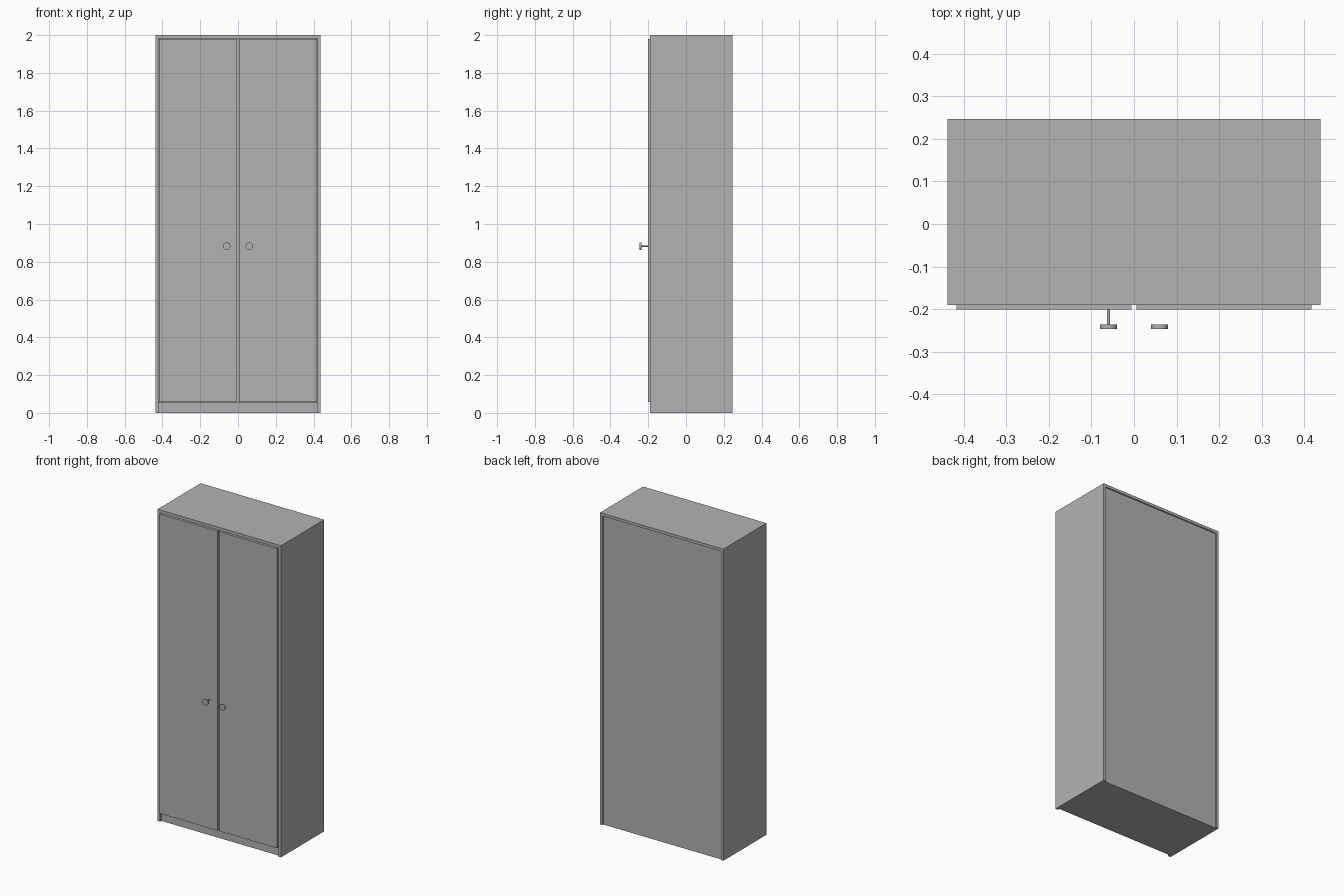
import bpy
import math

cube = bpy.data.objects.get("Cube")
if cube:
    bpy.data.objects.remove(cube, do_unlink=True)

GREY = (0.448, 0.448, 0.448, 1.0)
grey = bpy.data.materials.new("plain grey")
grey.use_nodes = True
grey.diffuse_color = GREY
grey.node_tree.nodes["Principled BSDF"].inputs["Base Color"].default_value = GREY


def box(name, x, y, z):
    """Box from (min, max) spans along each axis."""
    spans = (x, y, z)
    bpy.ops.mesh.primitive_cube_add(size=1, location=[(a + b) / 2 for a, b in spans])
    ob = bpy.context.object
    ob.name = name
    ob.scale = [b - a for a, b in spans]
    bpy.ops.object.transform_apply(location=False, rotation=False, scale=True)
    ob.data.materials.append(grey)


def rod(name, x, z, y0, y1, radius):
    """Round bar running along y."""
    bpy.ops.mesh.primitive_cylinder_add(
        vertices=24, radius=radius, depth=y1 - y0,
        location=(x, (y0 + y1) / 2, z), rotation=(math.pi / 2, 0, 0))
    ob = bpy.context.object
    ob.name = name
    ob.data.materials.append(grey)
    bpy.ops.object.shade_smooth_by_angle(angle=math.radians(35))


W, FRONT, BACK, H = 0.438, -0.19, 0.2465, 2.0   # carcass half width, depth, height
T = 0.018                                       # board thickness
IN = W - T
BACK_IN = BACK - 0.008                          # recessed back board
KNOB_Z = 0.882

# Carcass
box("top_board", (-W, W), (FRONT, BACK), (H - T, H))
box("back_board", (-IN, IN), (BACK_IN - 0.01, BACK_IN), (0, H - T))
box("plinth_base", (-IN, IN), (FRONT + 0.013, BACK_IN - 0.01), (0, 0.055))

# Sides, doors and knobs, mirrored
for side, s in (("left", 1), ("right", -1)):
    def span(a, b):
        return tuple(sorted((s * a, s * b)))
    box(side + "_side_board", span(IN, W), (FRONT, BACK), (0, H - T))
    box(side + "_door", span(0.006, IN - 0.003), (-0.201, -0.183), (0.058, H - T - 0.003))
    rod(side + "_knob", s * 0.06, KNOB_Z, -0.2465, -0.236, 0.02)

# Only one knob has a stem
rod("right_knob_stem", -0.06, KNOB_Z, -0.237, -0.2, 0.004)
